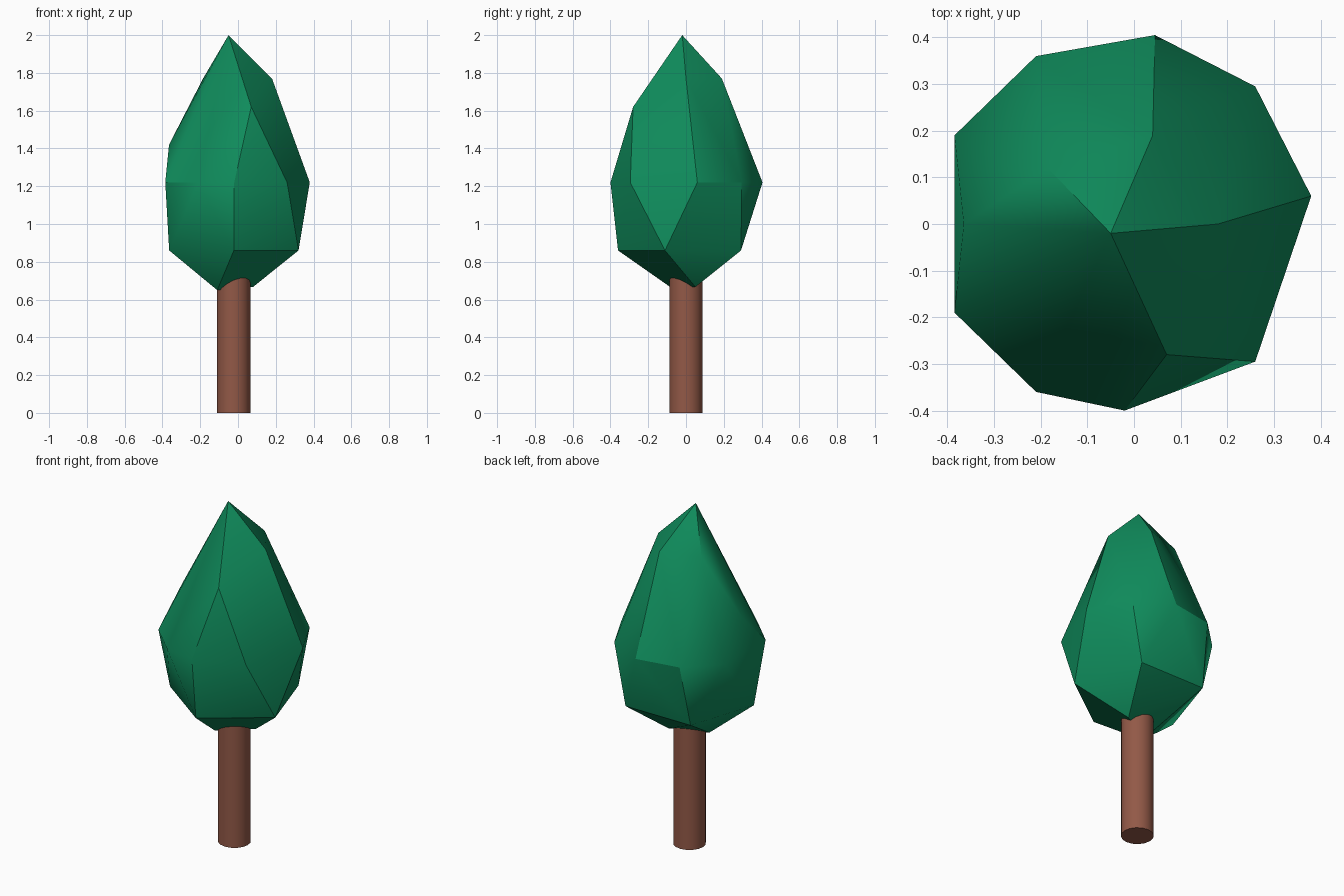
import bpy, bmesh, math

cube = bpy.data.objects.get("Cube")
if cube:
    bpy.data.objects.remove(cube, do_unlink=True)


def material(name, rgb):
    m = bpy.data.materials.new(name)
    m.use_nodes = True
    m.diffuse_color = (*rgb, 1)
    bsdf = m.node_tree.nodes["Principled BSDF"]
    bsdf.inputs["Base Color"].default_value = (*rgb, 1)
    bsdf.inputs["Roughness"].default_value = 0.8
    return m


def smooth(ob):
    bpy.ops.object.select_all(action='DESELECT')
    ob.select_set(True)
    bpy.context.view_layer.objects.active = ob
    bpy.ops.object.shade_smooth_by_angle(angle=math.radians(30))


green = material("leaf green", (0.005, 0.27, 0.11))
brown = material("bark brown", (0.29, 0.10, 0.063))

# Trunk: plain cylinder running up into the foliage
bpy.ops.mesh.primitive_cylinder_add(vertices=16, radius=0.088, depth=0.74,
                                    location=(-0.023, 0, 0.37))
trunk = bpy.context.object
trunk.name = "trunk"
trunk.data.materials.append(brown)
smooth(trunk)

# Foliage: faceted hull through irregular rings
points = [(-0.05, -0.02, 2.0)]                                   # tip
points += [(0.18, 0, 1.77), (0.04, 0.19, 1.77), (-0.185, 0.12, 1.77),
           (-0.365, 0, 1.42), (0.07, -0.28, 1.62)]               # shoulders
points += [(x, y, 1.22) for x, y in (
    (0.38, 0.06), (0.26, 0.295), (0.045, 0.405), (-0.21, 0.36),
    (-0.385, 0.19), (-0.385, -0.19), (-0.21, -0.36),
    (-0.02, -0.40), (0.26, -0.295))]                             # widest ring
for i in range(5):                                               # lower ring
    a = math.radians(-90 + 72 * i)
    points.append((-0.022 + 0.36 * math.cos(a), 0.36 * math.sin(a), 0.86))
points += [(-0.11, -0.06, 0.65), (0.08, 0.05, 0.667)]            # underside

bm = bmesh.new()
for p in points:
    bm.verts.new(p)
bmesh.ops.convex_hull(bm, input=bm.verts[:])
bmesh.ops.recalc_face_normals(bm, faces=bm.faces[:])
mesh = bpy.data.meshes.new("foliage")
bm.to_mesh(mesh)
bm.free()
foliage = bpy.data.objects.new("foliage", mesh)
bpy.context.collection.objects.link(foliage)
mesh.materials.append(green)
smooth(foliage)
